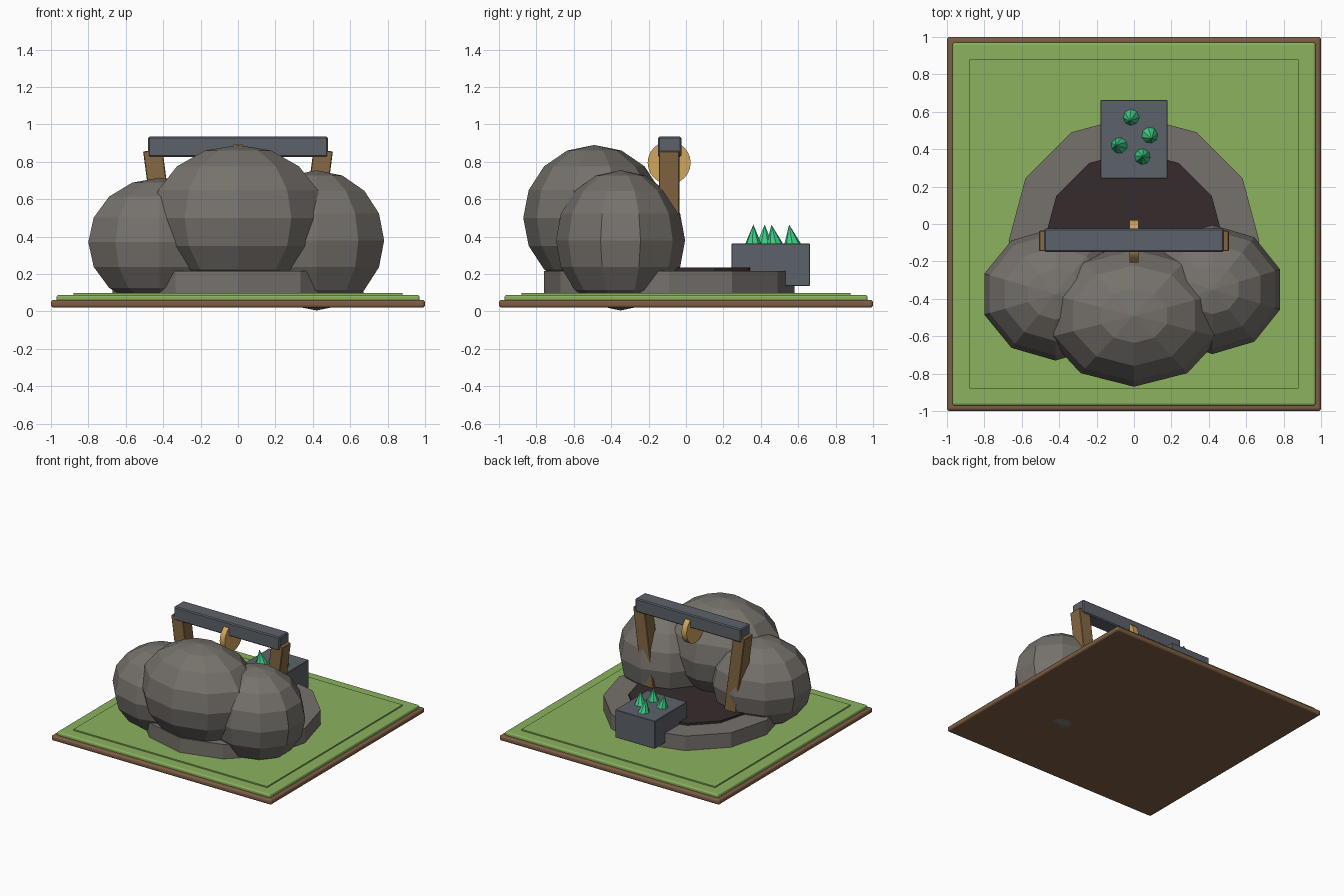
import bpy
import math
from mathutils import Vector, Matrix

cube = bpy.data.objects.get("Cube")
if cube:
    bpy.data.objects.remove(cube, do_unlink=True)


def material(name, r, g, b):
    lin = [((c / 255 + 0.055) / 1.055) ** 2.4 for c in (r, g, b)] + [1]
    m = bpy.data.materials.new(name)
    m.use_nodes = True
    m.diffuse_color = lin
    m.node_tree.nodes["Principled BSDF"].inputs["Base Color"].default_value = lin
    return m


soil = material("soil brown", 125, 94, 68)
grass = material("grass green", 139, 178, 94)
rock = material("rock grey", 118, 113, 107)
hollow = material("dark hollow", 54, 43, 45)
slate = material("slate", 92, 97, 106)
wood = material("wood", 134, 104, 68)
brass = material("brass", 208, 166, 94)
crystal = material("crystal green", 62, 205, 135)


def finish(name, mat, bevel=0, segments=1):
    ob = bpy.context.object
    ob.name = name
    ob.data.materials.append(mat)
    if bevel:
        mod = ob.modifiers.new("bevel", "BEVEL")
        mod.width = bevel
        mod.segments = segments
    return ob


def box(name, mat, low, high, bevel=0, segments=1):
    low, high = Vector(low), Vector(high)
    bpy.ops.mesh.primitive_cube_add(size=1, location=(low + high) / 2)
    ob = finish(name, mat, bevel, segments)
    ob.data.transform(Matrix.Diagonal((*(high - low), 1)))
    return ob


def drum(name, mat, radius, low, high, y, sides):
    bpy.ops.mesh.primitive_cylinder_add(vertices=sides, radius=radius, depth=high - low,
                                        location=(0, y, (low + high) / 2))
    return finish(name, mat)


def boulder(name, centre, radii):
    bpy.ops.mesh.primitive_uv_sphere_add(segments=10, ring_count=8, radius=1, location=centre)
    ob = finish(name, rock)
    ob.data.transform(Matrix.Diagonal((*radii, 1)))
    return ob


# Ground plate, turf and raised lawn
box("ground_plate", soil, (-1, -1, 0.02), (1, 1, 0.062), 0.015, 3)
box("turf", grass, (-0.97, -0.97, 0.05), (0.97, 0.97, 0.088), 0.012, 3)
box("inner_lawn", grass, (-0.88, -0.88, 0.07), (0.88, 0.88, 0.098))

# Stone ring with its dark hollow
drum("stone_ring", rock, 0.67, 0.08, 0.217, -0.09, 12)
drum("hollow_floor", hollow, 0.48, 0.2, 0.234, -0.09, 12)

# Boulders
boulder("front_boulder", (0, -0.49, 0.5), (0.485, 0.38, 0.39))
boulder("right_boulder", (-0.42, -0.375, 0.37), (0.4, 0.355, 0.345))
boulder("left_boulder", (0.42, -0.35, 0.38), (0.38, 0.345, 0.375))

# Leaning posts and lintel
for side, label in ((1, "left"), (-1, "right")):
    post = box(label + "_post", wood, (-0.052, -0.055, -0.35), (0.052, 0.055, 0.35), 0.004)
    post.location = (side * 0.41, -0.09, 0.515)
    post.rotation_euler.y = side * math.radians(7.5)
box("lintel", slate, (-0.48, -0.15, 0.825), (0.48, -0.025, 0.935), 0.008)

# Gong hanging under the lintel
bpy.ops.mesh.primitive_cylinder_add(vertices=24, radius=0.115, depth=0.046,
                                    location=(0, -0.09, 0.795),
                                    rotation=(0, math.pi / 2, 0))
finish("gong", brass)
bpy.ops.object.shade_smooth_by_angle()

# Slate block with crystals
box("crystal_block", slate, (-0.18, 0.243, 0.135), (0.18, 0.662, 0.363), 0.003)
spots = ((-0.02, 0.56, -0.02), (0.09, 0.465, -0.02), (-0.09, 0.42, 0.02), (0.045, 0.36, 0))
for i, (x, y, lean) in enumerate(spots):
    bpy.ops.mesh.primitive_cone_add(vertices=8, radius1=0.046, depth=0.11,
                                    location=(x, y, 0.41),
                                    rotation=(-lean * 8, lean * 4, i))
    finish("crystal_%d" % (i + 1), crystal)
